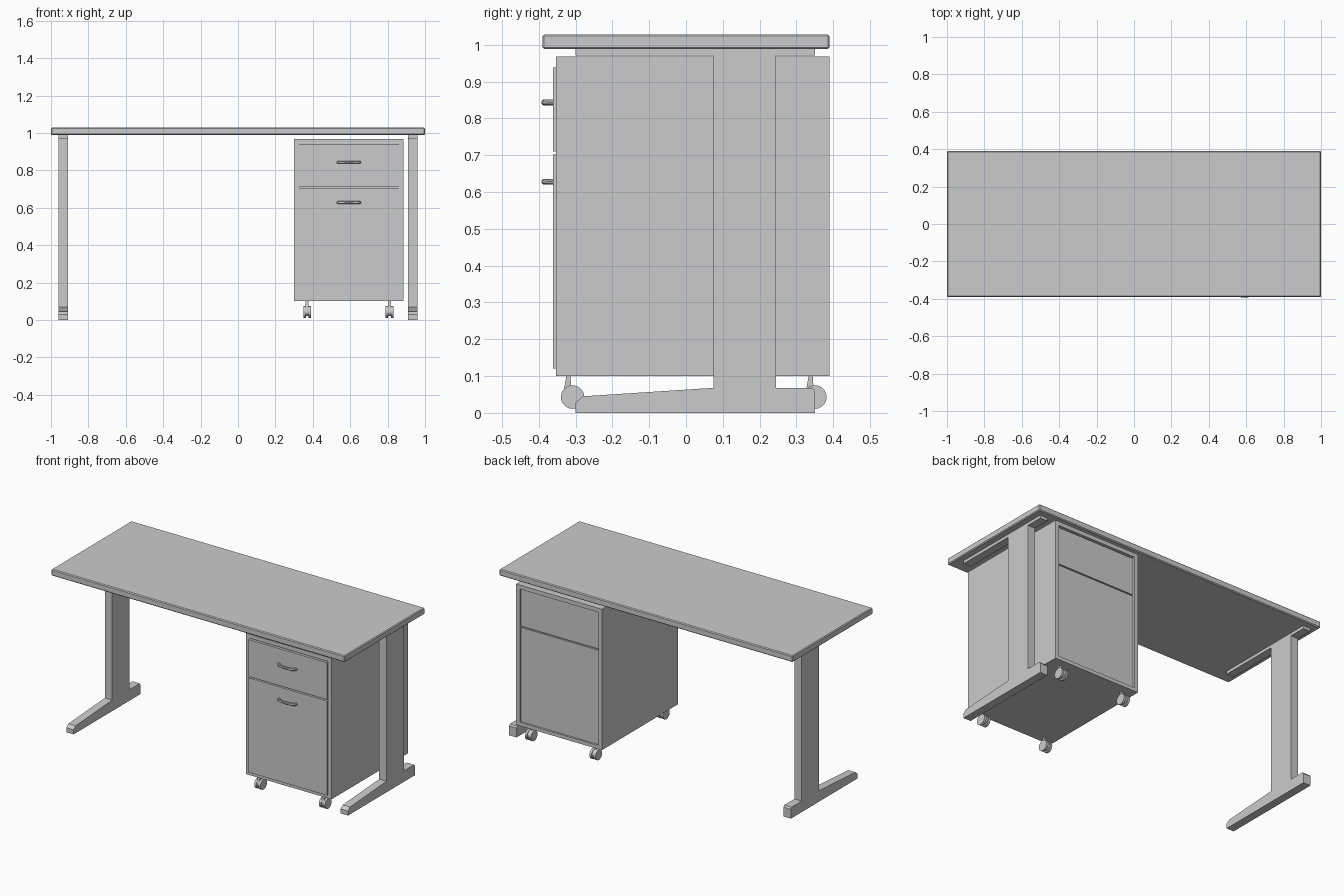
import bpy, bmesh
from math import cos, sin, pi
from mathutils import Matrix, Vector

if "Cube" in bpy.data.objects:
    bpy.data.objects.remove(bpy.data.objects["Cube"])

grey = bpy.data.materials.new("plain grey")
grey.use_nodes = True
colour = (0.6, 0.6, 0.6, 1)
grey.diffuse_color = colour
grey.node_tree.nodes["Principled BSDF"].inputs["Base Color"].default_value = colour


def finish(name, bm, bevel=0, segments=1, smooth=False):
    bmesh.ops.recalc_face_normals(bm, faces=bm.faces)
    mesh = bpy.data.meshes.new(name)
    bm.to_mesh(mesh)
    bm.free()
    mesh.materials.append(grey)
    ob = bpy.data.objects.new(name, mesh)
    bpy.context.collection.objects.link(ob)
    if bevel:
        mod = ob.modifiers.new("edge", "BEVEL")
        mod.width, mod.segments = bevel, segments
    if smooth:
        bpy.ops.object.select_all(action="DESELECT")
        ob.select_set(True)
        bpy.context.view_layer.objects.active = ob
        bpy.ops.object.shade_smooth_by_angle()
    return ob


def box(name, x, y, z, bevel=0):
    bm = bmesh.new()
    bmesh.ops.create_cube(bm, size=1)
    for v in bm.verts:
        v.co = [lo + (c + 0.5) * (hi - lo) for c, (lo, hi) in zip(v.co, (x, y, z))]
    return finish(name, bm, bevel)


def extrude_x(name, profile, x0, x1, smooth=False):
    """Sweep a (y, z) outline from x0 to x1."""
    bm = bmesh.new()
    face = bm.faces.new([bm.verts.new((x0, y, z)) for y, z in profile])
    new = bmesh.ops.extrude_face_region(bm, geom=[face])["geom"]
    moved = [g for g in new if isinstance(g, bmesh.types.BMVert)]
    bmesh.ops.translate(bm, verts=moved, vec=(x1 - x0, 0, 0))
    return finish(name, bm, smooth=smooth)


def disc(y, z, r, n=20):
    return [(y + r * cos(2 * pi * i / n), z + r * sin(2 * pi * i / n)) for i in range(n)]


# Desk top with softened edges
box("desk_top", (-1, 1), (-0.39, 0.39), (0.988, 1.028), 0.005)

# Legs: foot and column in one outline, plus a mounting bar under the top
leg = [(-0.30, 0), (0.35, 0), (0.35, 0.058), (0.343, 0.068), (0.245, 0.068),
       (0.245, 0.97), (0.075, 0.97), (0.075, 0.068), (-0.28, 0.045), (-0.30, 0.028)]
for side, x0 in (("left", 0.91), ("right", -0.96)):
    extrude_x(side + "_leg", leg, x0, x0 + 0.05)
    box(side + "_leg_bar", (x0, x0 + 0.05), (-0.30, 0.35), (0.97, 0.988))

# Cabinet shell, open at front and back
X0, X1, WALL = 0.30, 0.885, 0.025
Y, Z0, Z1 = (-0.353, 0.39), 0.10, 0.968
box("cabinet_right_panel", (X0, X0 + WALL), Y, (Z0, Z1))
box("cabinet_left_panel", (X1 - WALL, X1), Y, (Z0, Z1))
inner = (X0 + WALL, X1 - WALL)
box("cabinet_top_panel", inner, Y, (Z1 - WALL, Z1))
box("cabinet_bottom_panel", inner, Y, (Z0, Z0 + 0.022))
box("cabinet_core", inner, (-0.345, 0.37), (Z0 + 0.022, Z1 - WALL))

# Drawers: fronts, matching rear panels and bowed handles
mid = (X0 + X1) / 2
for label, zr, hz in (("upper", (0.71, 0.938), 0.843), ("lower", (0.12, 0.702), 0.628)):
    box(label + "_drawer_front", inner, (-0.361, -0.34), zr)
    box(label + "_rear_panel", inner, (0.365, 0.378), zr)
    bm = bmesh.new()
    rings = []
    for i in range(13):
        a = pi * i / 12
        ca, sa = cos(a), sin(a)
        centre = Vector((mid - 0.058 * ca, -0.356 - 0.029 * sa ** 0.6, hz))
        out = Vector((-ca, -sa, 0))
        rings.append([bm.verts.new(centre + 0.008 * (cos(t) * out + sin(t) * Vector((0, 0, 1))))
                      for t in (2 * pi * k / 10 for k in range(10))])
    for r, s in zip(rings, rings[1:]):
        for k in range(10):
            bm.faces.new((r[k], r[k - 1], s[k - 1], s[k]))
    bm.faces.new(rings[0])
    bm.faces.new(rings[-1])
    finish(label + "_drawer_handle", bm, smooth=True)

# Twin-wheel casters
for fb, y in (("front", -0.308), ("back", 0.35)):
    for side, x in (("right", 0.37), ("left", 0.81)):
        name = f"{fb}_{side}_caster"
        for k, s in (("inner", -1), ("outer", 1)):
            extrude_x(f"{name}_{k}_wheel", disc(y, 0.043, 0.032), x + s * 0.007, x + s * 0.021, True)
        extrude_x(name + "_hub", disc(y, 0.046, 0.026), x - 0.008, x + 0.008, True)
        fork = [(y - 0.026, 0.05), (y - 0.002, 0.05), (y - 0.006, 0.10), (y - 0.017, 0.10)]
        extrude_x(name + "_fork", fork, x - 0.008, x + 0.008)
